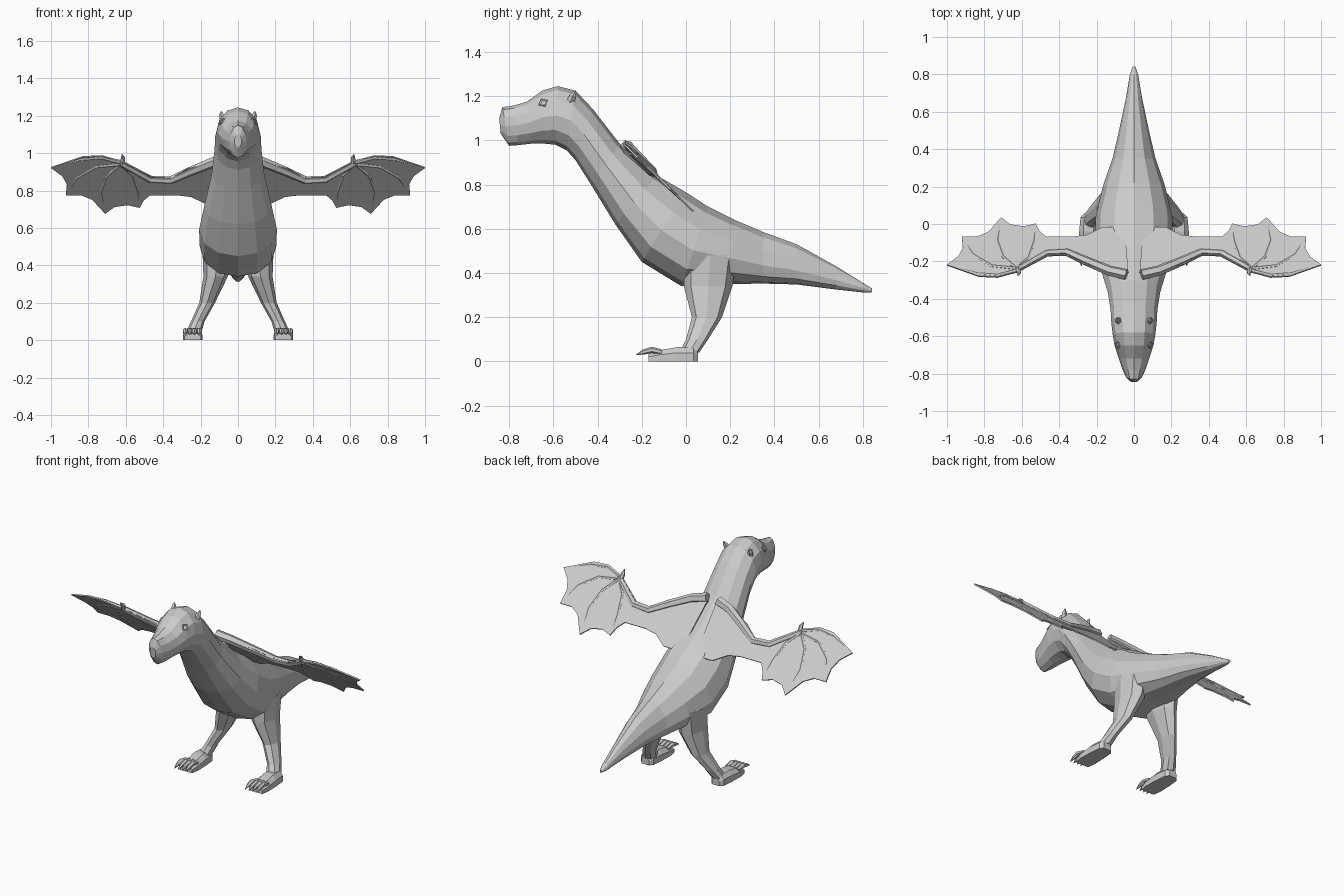
import bpy, bmesh, math
from mathutils import Vector as V

cube = bpy.data.objects.get("Cube")
if cube:
    bpy.data.objects.remove(cube)

hide = bpy.data.materials.new("grey hide")
hide.use_nodes = True
hide.diffuse_color = (0.6, 0.6, 0.6, 1)
hide.node_tree.nodes["Principled BSDF"].inputs["Base Color"].default_value = (0.6, 0.6, 0.6, 1)


def finish(name, bm):
    bmesh.ops.recalc_face_normals(bm, faces=bm.faces)
    mesh = bpy.data.meshes.new(name)
    bm.to_mesh(mesh)
    bm.free()
    mesh.materials.append(hide)
    obj = bpy.data.objects.new(name, mesh)
    bpy.context.collection.objects.link(obj)
    return obj


def loft(bm, rings):
    """Skin a row of equal rings and cap both ends."""
    rows = [[bm.verts.new(p) for p in ring] for ring in rings]
    n = len(rows[0])
    for a, b in zip(rows, rows[1:]):
        for i in range(n):
            j = (i + 1) % n
            bm.faces.new((a[i], a[j], b[j], b[i]))
    bm.faces.new(rows[0])
    bm.faces.new(rows[-1][::-1])


def ellipse(center, u, v, n, sag=0):
    """Ring around center; sag drops the widest part along -v."""
    out = []
    for i in range(n):
        a = math.tau * i / n
        s, c = math.sin(a), math.cos(a)
        out.append(center + u * s + v * (c - sag * s * s))
    return out


def tube(bm, points, radii, n=6, up=V((0, 0.7, 0.7))):
    rings = []
    for i, p in enumerate(points):
        d = (points[min(i + 1, len(points) - 1)] - points[max(i - 1, 0)]).normalized()
        side = d.cross(up).normalized()
        rings.append(ellipse(p, side * radii[i], side.cross(d) * radii[i], n))
    loft(bm, rings)


# Body, from beak to tail: top y z, bottom y z, half width, sag
sections = [
    (-.845, 1.10, -.838, 1.03, .02, 0),
    (-.83, 1.15, -.80, .975, .045, 0),
    (-.78, 1.157, -.76, .978, .065, 0),
    (-.72, 1.175, -.70, .985, .085, 0),
    (-.65, 1.225, -.64, .985, .105, 0),
    (-.58, 1.245, -.59, .98, .115, 0),
    (-.50, 1.225, -.54, .955, .122, 0),
    (-.42, 1.14, -.50, .91, .125, 0),
    (-.30, .985, -.43, .80, .14, 0),
    (-.13, .84, -.32, .62, .18, .1),
    (0, .765, -.20, .45, .208, .1),
    (.10, .70, -.02, .34, .205, .1),
    (.22, .64, .20, .35, .165, .2),
    (.35, .585, .35, .352, .115, .3),
    (.50, .53, .50, .348, .08, .3),
    (.68, .43, .68, .325, .042, .2),
    (.80, .355, .80, .312, .022, 0),
    (.842, .33, .84, .312, .008, 0),
]
bm = bmesh.new()
rings = []
for ty, tz, by, bz, w, sag in sections:
    top, low = V((0, ty, tz)), V((0, by, bz))
    rings.append(ellipse((top + low) / 2, V((w, 0, 0)), (top - low) / 2, 12, sag))
loft(bm, rings)
finish("body", bm)


def wing_point(x, y, lift=0):
    """Point on the sloping wing plane."""
    return V((x, y + lift * .7, .71 - .97 * y + lift * .7))


# Wing outline: leading edge out, then scalloped trailing edge back
outline = [(.03, -.26), (.10, -.27), (.27, -.215), (.36, -.165), (.46, -.17), (.62, -.255),
           (.73, -.285), (.83, -.28), (1, -.22), (.94, -.175), (.915, -.13), (.92, -.07),
           (.84, -.07), (.78, -.045), (.71, .033), (.66, -.005), (.59, -.015), (.525, 0),
           (.505, -.04), (.47, -.07), (.33, -.07), (.25, -.06), (.17, -.02), (.05, -.02)]
fingers = [[(.63, -.25), (.73, -.275), (.84, -.265), (.99, -.22)],
           [(.63, -.24), (.76, -.225), (.86, -.165), (.915, -.075)],
           [(.63, -.24), (.70, -.175), (.73, -.09), (.71, .025)],
           [(.63, -.24), (.565, -.18), (.535, -.09), (.526, -.005)]]
arm = [(.04, -.27), (.13, -.25), (.25, -.20), (.36, -.15), (.47, -.155), (.63, -.245)]

# Leg: x y z, half width, half depth
leg = [(.11, .11, .48, .08, .12), (.12, .10, .34, .065, .11), (.165, .095, .20, .042, .068),
       (.215, .05, .10, .036, .05), (.238, .015, .04, .042, .045)]
# Foot: y, top, half width
foot = [(.055, .045, .025), (.035, .062, .043), (-.04, .065, .05), (-.12, .05, .052), (-.17, .035, .044)]

for side, label in ((1, "left"), (-1, "right")):
    def mirror(bm):
        for v in bm.verts:
            v.co.x *= side
        return bm

    # Membrane
    bm = bmesh.new()
    for lift in (.004, -.004):
        bm.faces.new([bm.verts.new(wing_point(x, y, lift)) for x, y in outline])
    bm.verts.ensure_lookup_table()
    n = len(outline)
    for i in range(n):
        j = (i + 1) % n
        bm.faces.new((bm.verts[i], bm.verts[j], bm.verts[n + j], bm.verts[n + i]))
    finish(label + "_wing_membrane", mirror(bm))

    # Arm and finger bones with a thumb claw
    bm = bmesh.new()
    tube(bm, [wing_point(*p) for p in arm], [.03, .028, .025, .022, .02, .017])
    for f in fingers:
        tube(bm, [wing_point(*p) for p in f], [.012, .01, .008, .002])
    tube(bm, [wing_point(.62, -.24), wing_point(.615, -.265, .01), wing_point(.62, -.285, .01)],
         [.016, .012, .002])
    finish(label + "_wing_bones", mirror(bm))

    # Leg
    bm = bmesh.new()
    loft(bm, [ellipse(V((x, y, z)), V((rx, 0, 0)), V((0, ry, 0)), 8) for x, y, z, rx, ry in leg])
    finish(label + "_leg", mirror(bm))

    # Foot with a flat sole
    bm = bmesh.new()
    rings = []
    for y, top, w in foot:
        profile = [(-w, 0), (w, 0), (w, top * .6), (w * .55, top), (-w * .55, top), (-w, top * .6)]
        rings.append([V((.243 + px, y, pz)) for px, pz in profile])
    loft(bm, rings)
    finish(label + "_foot", mirror(bm))

    # Toes and claws
    bm = bmesh.new()
    for k in range(4):
        x = .207 + k * .025
        tube(bm, [V((x, -.11, .042)), V((x, -.155, .052)), V((x, -.19, .043)),
                  V((x, -.225, .03))], [.012, .014, .012, .002], up=V((0, 0, 1)))
    finish(label + "_toes", mirror(bm))

    # Eye and ear
    bm = bmesh.new()
    out = V((.8, -.25, .5)).normalized()
    u = V((0, .9, .45)).normalized()
    v = out.cross(u)
    c = V((.083, -.645, 1.168))
    loft(bm, [ellipse(c - out * .01, u * .022, v * .022, 4),
              ellipse(c + out * .007, u * .022, v * .022, 4),
              ellipse(c + out * .002, u * .013, v * .013, 4)])
    finish(label + "_eye", mirror(bm))
    bm = bmesh.new()
    tube(bm, [V((.075, -.525, 1.17)), V((.088, -.51, 1.205)), V((.09, -.50, 1.225))],
         [.022, .014, .002], 5, V((1, 0, 0)))
    finish(label + "_ear", mirror(bm))
